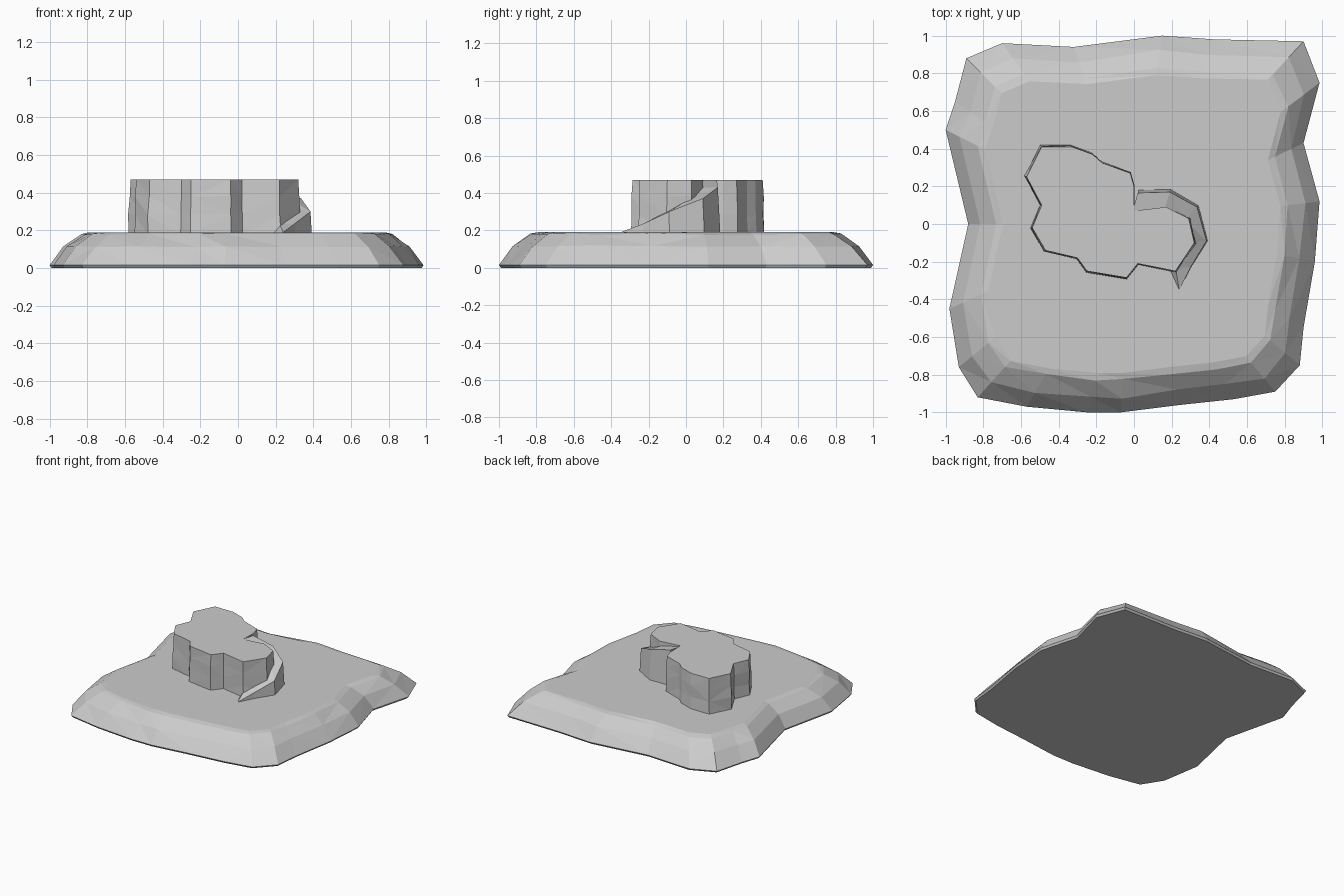
import bpy, bmesh, random
from mathutils import Vector

random.seed(4)
cube = bpy.data.objects.get("Cube")
if cube:
    bpy.data.objects.remove(cube, do_unlink=True)

# Single stone colour
stone = bpy.data.materials.new("stone_grey")
stone.use_nodes = True
GREY = (0.6, 0.6, 0.6, 1)
stone.diffuse_color = GREY
stone.node_tree.nodes["Principled BSDF"].inputs["Base Color"].default_value = GREY


def loft(name, rings):
    """Join equal-length closed rings with faceted sides and cap both ends."""
    bm = bmesh.new()
    loops = [[bm.verts.new(p) for p in ring] for ring in rings]
    for low, high in zip(loops, loops[1:]):
        for i in range(len(low)):
            j = (i + 1) % len(low)
            bm.faces.new((low[i], low[j], high[j], high[i]))
    bm.faces.new(loops[0])
    bm.faces.new(loops[-1])
    bmesh.ops.recalc_face_normals(bm, faces=bm.faces)
    bmesh.ops.triangulate(bm, faces=bm.faces)
    mesh = bpy.data.meshes.new(name)
    bm.to_mesh(mesh)
    bm.free()
    mesh.materials.append(stone)
    obj = bpy.data.objects.new(name, mesh)
    bpy.context.collection.objects.link(obj)
    return obj


def ring(outline, z, scale=1, centre=(0, 0), rough=0):
    """Scale an outline about a centre at height z, with a rough edge."""
    c = Vector(centre)
    out = []
    for p in outline:
        q = c + (Vector(p) - c) * (scale + random.uniform(-rough, rough))
        out.append((q.x, q.y, z + random.uniform(-rough, rough) * 0.5))
    return out


# Ground slab with a wavy, sloping rim
slab = [(-.83, -.92), (-.57, -.97), (-.25, -1), (-.07, -1), (.25, -.96),
        (.53, -.93), (.75, -.89), (.88, -.75), (.9, -.55), (.96, -.2),
        (.985, .12), (.9, .43), (.985, .75), (.9, .97), (.43, .98),
        (.15, 1), (-.32, .94), (-.7, .96), (-.89, .88), (-.95, .65),
        (-1, .5), (-.88, 0), (-.98, -.45), (-.93, -.76)]
loft("ground_slab", [ring(slab, 0, .99), ring(slab, .015),
                     ring(slab, .115, .92, rough=.008),
                     ring(slab, .18, .825, rough=.008), ring(slab, .19, .79)])

# Raised rock plateau with steep, uneven walls
plateau = [(-.49, .41), (-.33, .41), (-.22, .37), (-.17, .325), (-.02, .27),
           (0, .2), (0, .07), (.17, .09), (.29, .03), (.32, -.1),
           (.22, -.25), (.02, -.21), (-.04, -.285), (-.25, -.25),
           (-.3, -.18), (-.47, -.14), (-.54, -.02), (-.49, .1), (-.57, .25)]
middle = (-.12, .06)
loft("plateau", [ring(plateau, .18, 1.025, middle),
                 ring(plateau, .28, 1.015, middle, .015),
                 ring(plateau, .38, 1.01, middle, .012),
                 ring(plateau, .47, 1, middle)])

# Ramp curling up round the plateau: inner edge, outer edge, height
path = [((-.01, .06), (.02, .165), .468), ((.16, .07), (.19, .17), .43),
        ((.27, .02), (.335, .09), .37), ((.3, -.1), (.385, -.09), .3),
        ((.22, -.23), (.3, -.23), .235), ((.19, -.24), (.24, -.35), .19)]
sections = []
for inner, outer, z in path:
    foot = Vector(outer) + (Vector(outer) - Vector(inner)).normalized() * .06 * (z - .19)
    sections.append([(*inner, .18), (*inner, z), (*outer, z), (*foot, .18)])
loft("ramp", sections)
